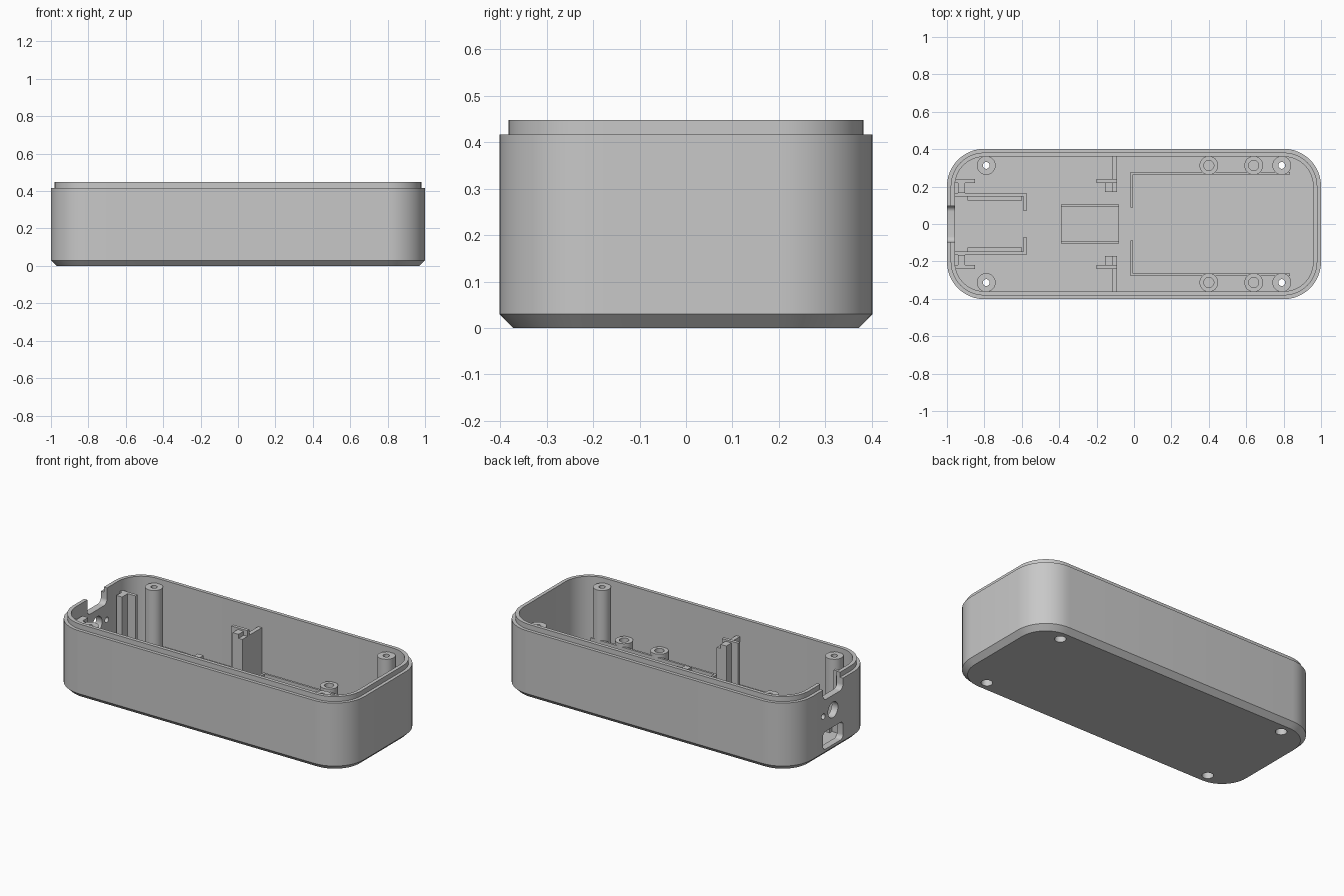
import bpy, bmesh, math
from mathutils import Matrix, Vector

cube = bpy.data.objects.get("Cube")
if cube:
    bpy.data.objects.remove(cube, do_unlink=True)

grey = bpy.data.materials.new("plain grey plastic")
grey.use_nodes = True
COLOUR = (0.58, 0.58, 0.58, 1)
grey.diffuse_color = COLOUR
grey.node_tree.nodes["Principled BSDF"].inputs["Base Color"].default_value = COLOUR

HX, HY, R = 1.0, 0.402, 0.2       # outer half sizes and corner radius
WALL, FLOOR, STEP, TOP = 0.042, 0.04, 0.417, 0.448


def finish(bm, name):
    bmesh.ops.remove_doubles(bm, verts=bm.verts, dist=1e-5)
    bmesh.ops.recalc_face_normals(bm, faces=bm.faces)
    me = bpy.data.meshes.new(name)
    bm.to_mesh(me)
    bm.free()
    me.materials.append(grey)
    ob = bpy.data.objects.new(name, me)
    bpy.context.collection.objects.link(ob)
    return ob


def smooth(ob):
    bpy.ops.object.select_all(action='DESELECT')
    ob.select_set(True)
    bpy.context.view_layer.objects.active = ob
    bpy.ops.object.shade_smooth_by_angle(angle=math.radians(30))


def rounded_rect(hx, hy, r, n=12):
    pts = []
    for q, (sx, sy) in enumerate([(1, 1), (-1, 1), (-1, -1), (1, -1)]):
        for i in range(n + 1):
            a = math.pi / 2 * (q + i / n)
            pts.append((sx * (hx - r) + r * math.cos(a), sy * (hy - r) + r * math.sin(a)))
    return pts


def loft(bm, rings, caps=True, closed=False):
    loops = [[bm.verts.new(p) for p in ring] for ring in rings]
    pairs = list(zip(loops, loops[1:]))
    if closed:
        pairs.append((loops[-1], loops[0]))
    for a, b in pairs:
        for i in range(len(a)):
            j = (i + 1) % len(a)
            bm.faces.new((a[i], a[j], b[j], b[i]))
    if caps:
        bm.faces.new(loops[0])
        bm.faces.new(loops[-1])


def prism(name, outline, matrix, depth):
    """Extrude an outline along the local z of the matrix."""
    bm = bmesh.new()
    loft(bm, [[matrix @ Vector((x, y, z)) for x, y in outline] for z in (0, depth)])
    return finish(bm, name)


def box(name, x0, x1, y0, y1, top, side=1):
    """Upright rib rooted in the floor; side=-1 mirrors it across y."""
    bm = bmesh.new()
    bmesh.ops.create_cube(bm, size=1)
    z0 = FLOOR - 0.01
    bmesh.ops.scale(bm, vec=(x1 - x0, y1 - y0, top - z0), verts=bm.verts)
    bmesh.ops.translate(bm, verts=bm.verts,
                        vec=((x0 + x1) / 2, side * (y0 + y1) / 2, (top + z0) / 2))
    return finish(bm, name)


def tube(name, x, y, profile, n=40):
    bm = bmesh.new()
    angles = [2 * math.pi * i / n for i in range(n)]
    loft(bm, [[(x + r * math.cos(a), y + r * math.sin(a), z) for a in angles]
              for r, z in profile], caps=False, closed=True)
    smooth(finish(bm, name))


# Tray shell: chamfered base, stepped lip, hollow inside
bm = bmesh.new()
section = [(0.03, 0), (0, 0.03), (0, STEP), (0.02, STEP), (0.02, TOP), (WALL, TOP), (WALL, FLOOR)]
loft(bm, [[(x, y, z) for x, y in rounded_rect(HX - d, HY - d, R - d)] for d, z in section])
shell = finish(bm, "tray_shell")

# Openings in the end wall and screw holes in the floor
cutters = []


def end_hole(name, y, z, hy, hz, r):
    m = Matrix(((0, 0, 1, -1.05), (1, 0, 0, y), (0, 1, 0, z), (0, 0, 0, 1)))
    cutters.append(prism(name, rounded_rect(hy, hz, r, 8), m, 0.14))


end_hole("rim_notch_cutter", 0, 0.45, 0.096, 0.1, 0.03)
end_hole("round_port_cutter", 0, 0.26, 0.048, 0.048, 0.048)
end_hole("pin_hole_cutter", 0.094, 0.253, 0.017, 0.017, 0.017)
end_hole("plug_port_cutter", 0, 0.1, 0.098, 0.054, 0.025)
corners = [(sx * 0.79, sy * 0.313) for sx in (-1, 1) for sy in (-1, 1)]
for x, y in corners:
    cutters.append(prism("screw_hole_cutter", rounded_rect(0.032, 0.032, 0.032, 8),
                         Matrix.Translation((x, y, -0.05)), 0.15))
for c in cutters:
    c.hide_render = True
    mod = shell.modifiers.new("cut", 'BOOLEAN')
    mod.operation, mod.solver, mod.object = 'DIFFERENCE', 'EXACT', c
    bpy.context.view_layer.objects.active = shell
    bpy.ops.object.modifier_apply(modifier=mod.name)
    bpy.data.objects.remove(c, do_unlink=True)
smooth(shell)

# Tall screw posts with a wide bore from below
for x, y in corners:
    tube("screw_post", x, y, [(0.05, 0.03), (0.05, STEP), (0.018, STEP),
                              (0.018, 0.2), (0.032, 0.2), (0.032, 0.03)])

for s, side in ((1, "back"), (-1, "front")):
    # Short mounting bosses
    for x in (0.4, 0.64):
        tube(side + "_boss", x, s * 0.313, [(0.05, 0.03), (0.05, 0.13), (0.027, 0.13), (0.027, 0.03)])
    # Tall slotted brackets by the end wall and at mid length
    box(side + "_end_bracket_arm", -0.962, -0.85, 0.22, 0.24, 0.38, s)
    box(side + "_end_bracket_block", -0.942, -0.904, 0.165, 0.22, 0.38, s)
    box(side + "_mid_bracket_arm", -0.2, -0.09, 0.22, 0.24, 0.37, s)
    box(side + "_mid_bracket_block", -0.155, -0.115, 0.17, 0.22, 0.36, s)
    box(side + "_mid_bracket_plate", -0.115, -0.09, 0.17, 0.37, 0.335, s)
    # Low guide for the end circuit board
    box(side + "_board_guide", -0.962, -0.575, 0.147, 0.165, 0.11, s)
    box(side + "_board_ledge", -0.89, -0.6, 0.125, 0.147, 0.07, s)
    box(side + "_board_stop", -0.59, -0.575, 0.07, 0.165, 0.11, s)
    # Long thin walls of the large compartment
    box(side + "_long_wall", -0.02, 0.835, 0.265, 0.278, 0.11, s)
    box(side + "_long_wall_return", -0.02, -0.006, 0.088, 0.278, 0.11, s)
    # Rails beside the centre pad
    box(side + "_pad_rail", -0.39, -0.08, 0.092, 0.103, 0.09, s)

# Low centre pad
box("centre_pad", -0.39, -0.08, -0.092, 0.092, 0.055)
